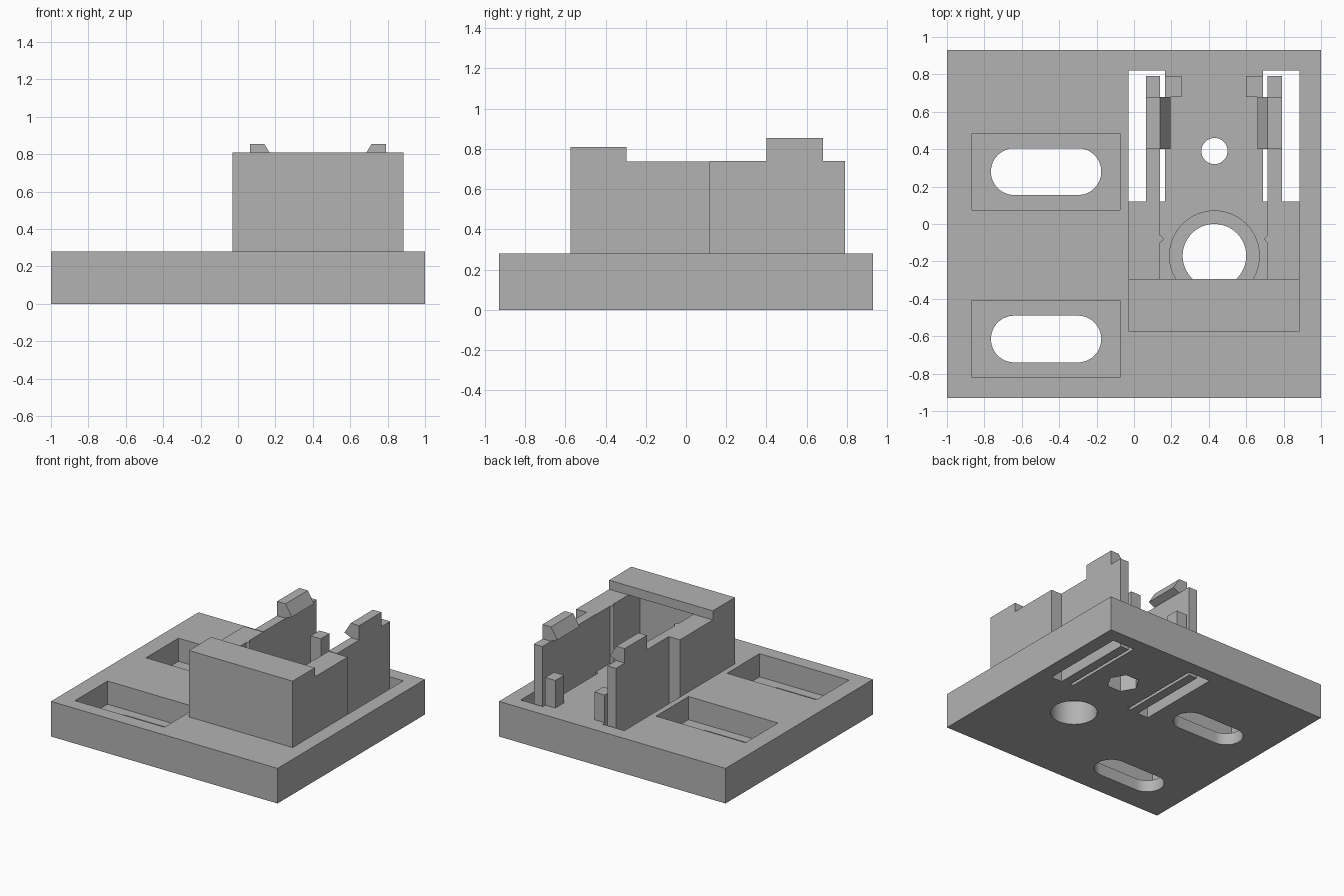
import bpy
import bmesh
import math

if "Cube" in bpy.data.objects:
    bpy.data.objects.remove(bpy.data.objects["Cube"], do_unlink=True)

# Single plain grey material
grey = bpy.data.materials.new("plain_grey")
grey.use_nodes = True
COLOR = (0.45, 0.45, 0.45, 1)
grey.diffuse_color = COLOR
grey.node_tree.nodes["Principled BSDF"].inputs["Base Color"].default_value = COLOR

CX = 0.4275          # symmetry line of the holder
TOP = 0.28           # top of the base plate


def prism(name, outline, lo, hi, axis="z"):
    """Extrude a 2D outline: (x, y) along z, or (x, z) along y."""
    bm = bmesh.new()
    place = (lambda a, b, c: (a, b, c)) if axis == "z" else (lambda a, b, c: (a, c, b))
    low = [bm.verts.new(place(a, b, lo)) for a, b in outline]
    high = [bm.verts.new(place(a, b, hi)) for a, b in outline]
    bm.faces.new(low)
    bm.faces.new(high)
    n = len(outline)
    for i in range(n):
        j = (i + 1) % n
        bm.faces.new((low[i], low[j], high[j], high[i]))
    bmesh.ops.recalc_face_normals(bm, faces=bm.faces)
    mesh = bpy.data.meshes.new(name)
    bm.to_mesh(mesh)
    bm.free()
    mesh.materials.append(grey)
    obj = bpy.data.objects.new(name, mesh)
    bpy.context.collection.objects.link(obj)
    return obj


def rect(x0, x1, y0, y1):
    return [(x0, y0), (x1, y0), (x1, y1), (x0, y1)]


def ring(x, y, r, n=64):
    return [(x + r * math.cos(math.tau * i / n), y + r * math.sin(math.tau * i / n))
            for i in range(n)]


def stadium(x0, x1, y, r, n=24):
    right = [(x1 - r + r * math.sin(math.pi * i / n), y - r * math.cos(math.pi * i / n))
             for i in range(n + 1)]
    left = [(x0 + x1 - a, 2 * y - b) for a, b in right]
    return right + left


def cut(target, outline, lo, hi):
    cutter = prism("cutter", outline, lo, hi)
    cutter.hide_render = True
    mod = target.modifiers.new("cut", "BOOLEAN")
    mod.operation = "DIFFERENCE"
    mod.solver = "EXACT"
    mod.object = cutter
    bpy.context.view_layer.objects.active = target
    bpy.ops.object.modifier_apply(modifier=mod.name)
    bpy.data.objects.remove(cutter, do_unlink=True)


# Base plate
base = prism("base_plate", rect(-1, 1, -0.93, 0.93), 0, TOP)

# Recessed mounting slots
for y in (0.28, -0.615):
    cut(base, rect(-0.865, -0.075, y - 0.205, y + 0.205), 0.095, 0.4)
    cut(base, stadium(-0.765, -0.175, y, 0.125), -0.1, 0.2)

# Counterbored large hole
cut(base, ring(0.43, -0.17, 0.24), 0.19, 0.4)
cut(base, ring(0.43, -0.17, 0.17), -0.1, 0.3)

# Small hole with a nut trap underneath
cut(base, ring(0.43, 0.39, 0.07, 40), -0.1, 0.4)
cut(base, ring(0.43, 0.39, 0.12, 6), -0.1, 0.14)

# Relief slots around the spring arms
for s in (-1, 1):
    xs = sorted((CX + s * 0.2625, CX + s * 0.4575))
    cut(base, rect(*xs, 0.12, 0.82), -0.1, 0.4)

bpy.ops.object.select_all(action="DESELECT")
base.select_set(True)
bpy.context.view_layer.objects.active = base
bpy.ops.object.shade_smooth_by_angle(angle=math.radians(30))

# U-shaped holder wall with small vertical ridges inside
half = [(0.4575, -0.575), (0.4575, 0.12), (0.2875, 0.12), (0.2875, -0.06),
        (0.265, -0.08), (0.2875, -0.10), (0.2875, -0.44)]
outline = [(CX + x, y) for x, y in half] + [(CX - x, y) for x, y in reversed(half)]
prism("holder_wall", outline, TOP, 0.737)

# Front lip overhanging the pocket
prism("front_lip", rect(CX - 0.4575, CX + 0.4575, -0.575, -0.295), 0.737, 0.81)

# Spring arms, hooks and stop posts on both sides
for s, side in ((-1, "right"), (1, "left")):
    arm = rect(CX + s * 0.2875, CX + s * 0.3625, 0.12, 0.79)
    prism(side + "_spring_arm", arm, 0, 0.74)
    hook = [(0.3625, 0.74), (0.3625, 0.855), (0.2875, 0.855),
            (0.2325, 0.765), (0.2875, 0.74)]
    prism(side + "_hook", [(CX + s * x, z) for x, z in hook], 0.40, 0.68, "y")
    post = rect(CX + s * 0.1725, CX + s * 0.2625, 0.68, 0.79)
    prism(side + "_stop_post", post, TOP, 0.50)
